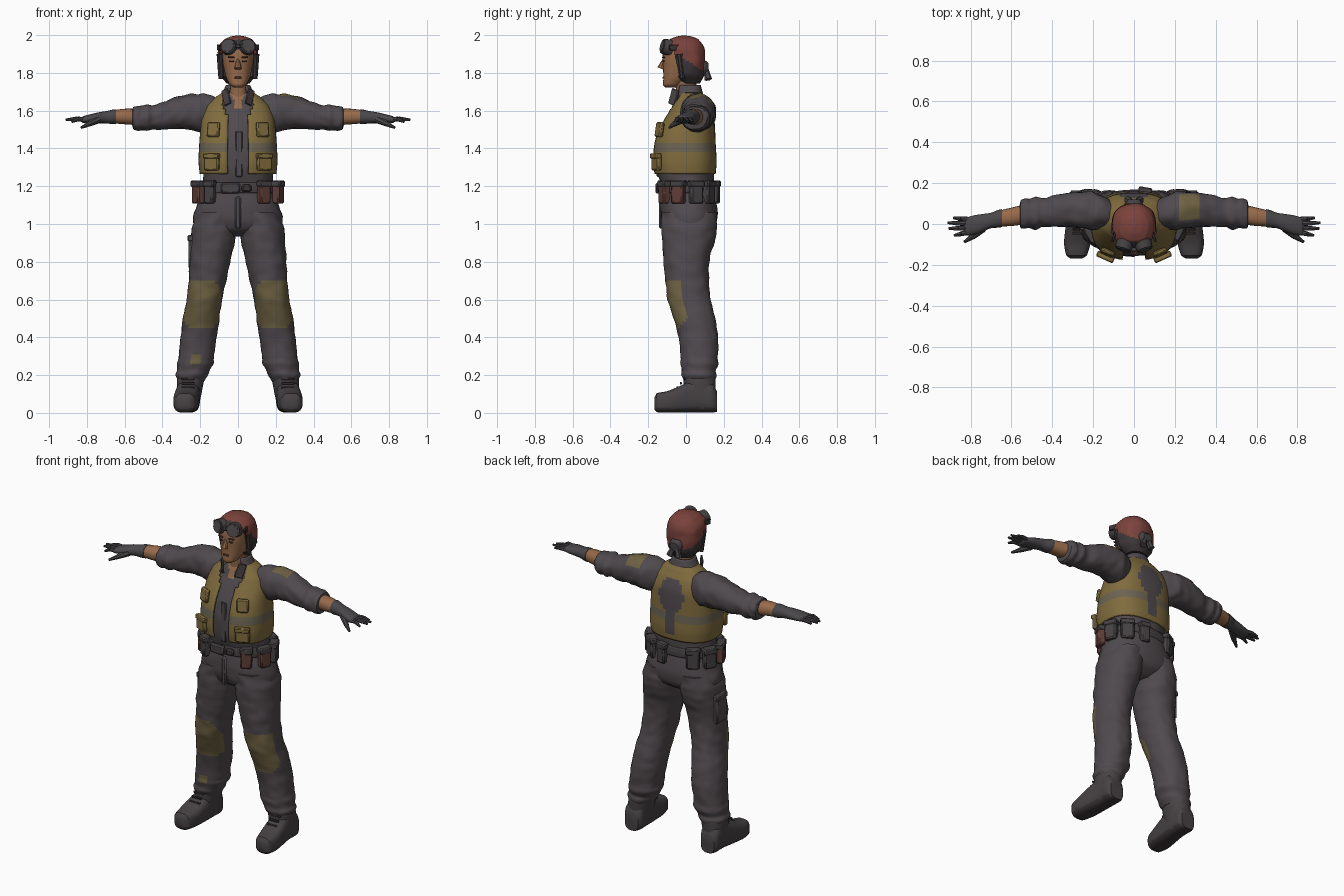
import bpy, bmesh, math
from mathutils import Vector, Matrix, noise

COLOURS = {
    "dark_cloth": (0.080, 0.068, 0.075), "boot_grey": (0.062, 0.055, 0.058),
    "vest_ochre": (0.215, 0.150, 0.048), "patch_olive": (0.155, 0.120, 0.055),
    "reflective_grey": (0.150, 0.128, 0.085), "scarf_red": (0.200, 0.055, 0.045),
    "skin": (0.310, 0.145, 0.070), "leather_brown": (0.115, 0.048, 0.040),
    "hair_dark": (0.045, 0.036, 0.038), "glove_grey": (0.068, 0.063, 0.068)}
MATS = {}
for key, c in COLOURS.items():
    MATS[key] = bpy.data.materials.new(key)
    MATS[key].diffuse_color = (*c, 1)


def finish(name, bm, rule):
    """Recalculate normals, colour faces by rule(centre, tag) and make the object."""
    used, dead = [], []
    tag = bm.faces.layers.float.get("angle")
    for f in bm.faces:
        m = rule(f.calc_center_median(), f[tag] if tag else 0) if callable(rule) else rule
        if m is None:
            dead.append(f)
            continue
        if m not in used:
            used.append(m)
        f.material_index = used.index(m)
    bmesh.ops.delete(bm, geom=dead, context='FACES')
    bmesh.ops.recalc_face_normals(bm, faces=bm.faces)
    me = bpy.data.meshes.new(name)
    bm.to_mesh(me)
    bm.free()
    for m in used:
        me.materials.append(MATS[m])
    ob = bpy.data.objects.new(name, me)
    bpy.context.collection.objects.link(ob)
    return ob


def loft(name, rings, rule, axis='Z', n=32, steps=4, p=2.2, side=1, rough=0, caps=True, thick=0):
    """Superellipse sections (position, centre a, centre b, radius a, radius b) joined smoothly."""
    R = [Vector(r) for r in rings]
    R = [2 * R[0] - R[1]] + R + [2 * R[-1] - R[-2]]
    secs = []
    for i in range(1, len(R) - 2):
        a, b, c, d = R[i - 1:i + 3]
        for k in range(steps):
            t = k / steps
            q = 0.5 * (2 * b + (c - a) * t + (2 * a - 5 * b + 4 * c - d) * t * t
                       + (3 * b - a - 3 * c + d) * t ** 3)
            q[0] = b[0] + (c[0] - b[0]) * t
            secs.append(q)
    secs.append(R[-2])
    bm = bmesh.new()
    tag = bm.faces.layers.float.new("angle")
    grid = []
    for q in secs:
        row = []
        for j in range(n):
            t = 2 * math.pi * j / n
            c, s = math.cos(t), math.sin(t)
            c = math.copysign(abs(c) ** (2 / p), c)
            s = math.copysign(abs(s) ** (2 / p), s)
            f = 1
            if rough:
                at = Vector((q[0] * 22, c * 2 + 3, s * 2 + q[0] * 9))
                f += rough * noise.noise(at)
            u, v = q[1] + q[3] * c * f, q[2] + q[4] * s * f
            co = {'Z': (u, v, q[0]), 'X': (q[0], u, v), 'Y': (u, q[0], v)}[axis]
            row.append(bm.verts.new((co[0] * side, co[1], max(co[2], 0))))
        grid.append(row)
    for r0, r1 in zip(grid, grid[1:]):
        for j in range(n):
            k = (j + 1) % n
            f = bm.faces.new((r0[j], r0[k], r1[k], r1[j]))
            f[tag] = (j + 0.5) * 360 / n
    if caps:
        bm.faces.new(grid[0])
        bm.faces.new(grid[-1])
    ob = finish(name, bm, rule)
    if thick:
        mod = ob.modifiers.new("thickness", 'SOLIDIFY')
        mod.thickness, mod.offset = thick, -1
    return ob


def box(name, loc, size, mat, turn=0, tilt=0, bevel=0.008):
    bm = bmesh.new()
    m = (Matrix.Translation(loc) @ Matrix.Rotation(turn, 4, 'Z') @ Matrix.Rotation(tilt, 4, 'X')
         @ Matrix.Diagonal((*size, 1)))
    bmesh.ops.create_cube(bm, size=1, matrix=m)
    if bevel:
        bmesh.ops.bevel(bm, geom=bm.edges[:], offset=bevel, segments=1, affect='EDGES')
    return finish(name, bm, mat)


def cone(name, p0, p1, r0, r1, mat, n=10):
    p0, p1 = Vector(p0), Vector(p1)
    d = p1 - p0
    m = Matrix.Translation((p0 + p1) / 2) @ d.to_track_quat('Z', 'Y').to_matrix().to_4x4()
    bm = bmesh.new()
    bmesh.ops.create_cone(bm, cap_ends=True, segments=n, radius1=r0, radius2=r1,
                          depth=d.length, matrix=m)
    return finish(name, bm, mat)


# legs, boots, arms and hands, one side at a time
for s in (-1, 1):
    def trousers(c, u):
        knee = ((abs(c.x) - 0.19) / 0.10) ** 4 + ((c.z - 0.575) / 0.125) ** 4 < 1
        if knee and 195 < u < 345:
            return "patch_olive"
        tear = s < 0 and abs(c.z - 0.28) < 0.02 and 255 < u < 285
        return "patch_olive" if tear else "dark_cloth"
    loft("trouser_leg", [
        (0.17, .248, .072, .07, .08), (0.20, .245, .07, .084, .092), (0.225, .236, .068, .086, .09),
        (0.26, .226, .07, .098, .10), (0.29, .222, .07, .094, .098), (0.40, .208, .065, .096, .104),
        (0.50, .195, .045, .096, .110), (0.60, .178, .016, .094, .115), (0.70, .162, .006, .099, .115),
        (0.80, .148, .002, .107, .121), (0.90, .134, .012, .115, .137), (0.98, .124, .018, .119, .146),
        (1.06, .105, .015, .11, .145)], trousers, n=48, steps=6, side=s, rough=0.05)
    boot = lambda c, u: "hair_dark" if c.z < 0.025 else "boot_grey"
    loft("boot_foot", [
        (-.168, .282, .05, .03, .03), (-.155, .281, .054, .05, .05), (-.10, .278, .058, .064, .057),
        (-.04, .272, .07, .066, .069), (.02, .266, .084, .063, .083), (.08, .262, .09, .061, .088),
        (.14, .262, .08, .06, .078), (.163, .262, .06, .045, .055)], boot, 'Y', p=3, side=s)
    loft("boot_shaft", [(.06, .262, .075, .06, .08), (.13, .256, .072, .068, .084),
                        (.19, .25, .072, .072, .085), (.22, .245, .07, .066, .08)],
         "boot_grey", side=s)
    for k in range(3):
        box("boot_lace", (s * .265, -.045 + k * .018, .135 + k * .022), (.07, .012, .012),
            "hair_dark", bevel=0.003)

    def sleeve(c, u):
        return "patch_olive" if s > 0 and .225 < c.x < .32 and 30 < u < 125 else "dark_cloth"
    loft("sleeve", [
        (.09, .045, 1.58, .06, .075), (.16, .058, 1.588, .082, .098), (.22, .066, 1.59, .092, .098),
        (.30, .07, 1.592, .086, .087), (.40, .062, 1.572, .077, .072), (.45, .056, 1.565, .070, .064),
        (.48, .053, 1.562, .078, .069), (.51, .05, 1.562, .071, .064), (.53, .05, 1.56, .074, .066),
        (.555, .047, 1.56, .066, .059), (.56, .046, 1.562, .045, .04)],
        sleeve, 'X', n=36, steps=5, side=s, rough=0.09)
    loft("forearm", [(.54, .046, 1.567, .048, .043), (.60, .035, 1.569, .045, .041),
                     (.69, .022, 1.567, .035, .031)], "skin", 'X', n=20, side=s)
    loft("glove_palm", [
        (.645, .029, 1.568, .044, .039), (.665, .025, 1.567, .043, .038), (.70, .017, 1.565, .038, .032),
        (.74, .006, 1.562, .043, .029), (.78, -.004, 1.557, .047, .024), (.82, -.012, 1.553, .044, .018),
        (.832, -.014, 1.552, .034, .010)], "glove_grey", 'X', n=20, side=s)
    for y0, x1, y1, z1 in ((.022, .885, .030, 1.548), (.002, .912, .006, 1.552),
                           (-.02, .908, -.022, 1.55), (-.04, .88, -.056, 1.54)):
        mid = (s * (.81 + x1) / 2, (y0 + y1) / 2, 1.556)
        cone("finger", (s * .81, y0, 1.554), mid, .013, .012, "glove_grey", 8)
        cone("fingertip", mid, (s * x1, y1, z1), .012, .006, "glove_grey", 8)
    cone("thumb_base", (s * .74, -.02, 1.553), (s * .79, -.062, 1.53), .021, .015, "glove_grey", 8)
    cone("thumb_tip", (s * .785, -.058, 1.532), (s * .83, -.088, 1.51), .015, .007, "glove_grey", 8)

# trunk: hips, shirt, open vest and collar
loft("hips", [(.935, 0, .02, .13, .07), (.97, 0, .018, .215, .125), (1.02, 0, .018, .238, .148),
              (1.10, 0, .014, .217, .15), (1.18, 0, .01, .195, .138), (1.27, 0, .005, .18, .132)],
     "dark_cloth", n=40, rough=0.03)
box("fly", (.0, -.128, 1.06), (.03, .03, .17), "dark_cloth")


def shirt(c, u):
    return "skin" if c.y < 0 and c.z > 1.6 and abs(c.x) < .35 * (c.z - 1.6) + .005 else "dark_cloth"


loft("shirt", [(1.20, 0, .008, .182, .138), (1.30, 0, -.002, .185, .152), (1.42, 0, -.004, .187, .146),
               (1.52, 0, .008, .184, .128), (1.60, 0, .022, .168, .104), (1.66, 0, .022, .118, .078),
               (1.70, 0, .018, .07, .058)], shirt, n=56, steps=5, rough=0.03)


def vest(c, u):
    if abs(u - 270) < 13 + max(0, c.z - 1.58) * 260:
        return None
    if 45 < u < 135:
        w = .03 + .055 * max(0, math.sin((c.z - 1.42) * 14)) if c.z > 1.42 else .035
        if c.z > 1.30 and c.z < 1.63 and abs(c.x) < w:
            return "dark_cloth"
    return "reflective_grey" if 1.385 < c.z < 1.435 else "vest_ochre"


loft("work_vest", [
    (1.265, 0, -.006, .203, .163), (1.33, 0, -.008, .209, .17), (1.43, 0, -.006, .205, .163),
    (1.50, 0, .004, .199, .15), (1.57, 0, .02, .19, .128), (1.63, 0, .026, .163, .102),
    (1.675, 0, .026, .115, .076), (1.695, 0, .025, .085, .062)],
    vest, n=64, steps=6, p=2.5, caps=False, thick=0.012)
for s in (-1, 1):
    box("vest_lower_pocket", (s * .14, -.156, 1.325), (.085, .028, .085), "vest_ochre", s * .42)
    box("vest_pocket_flap", (s * .14, -.161, 1.36), (.09, .03, .028), "vest_ochre", s * .42, bevel=.005)
    box("vest_chest_pocket", (s * .13, -.140, 1.50), (.07, .024, .08), "vest_ochre", s * .42, -.15)
    box("collar_flap", (s * .062, -.065, 1.672), (.012, .05, .085), "dark_cloth", s * -.75, -.35, .004)
box("shirt_placket", (.005, -.149, 1.37), (.035, .014, .24), "dark_cloth", bevel=.004)
loft("collar", [(1.655, 0, .022, .112, .08), (1.69, 0, .018, .085, .072), (1.735, 0, .016, .064, .062)],
     lambda c, u: None if abs(u - 270) < 38 else "dark_cloth", n=40, caps=False, thick=0.01)

# tool belt with pouches
loft("belt", [(1.165, 0, .01, .203, .146), (1.19, 0, .01, .204, .147), (1.22, 0, .009, .198, .143)],
     "boot_grey", n=40, caps=False, thick=0.015)
for deg, w, mat in ((-52, .065, "leather_brown"), (-18, .07, "leather_brown"), (18, .07, "boot_grey"),
                    (48, .075, "boot_grey"), (76, .06, "boot_grey"), (128, .075, "boot_grey"),
                    (158, .075, "boot_grey"), (200, .085, "leather_brown"), (228, .055, "boot_grey")):
    t = math.radians(deg)
    x, y = .222 * math.cos(t), .006 + .152 * math.sin(t)
    turn = math.atan2(math.sin(t) / .15, math.cos(t) / .21) + math.pi / 2
    box("belt_pouch", (x, y, 1.165), (w, .046, .115), mat, turn)
    box("pouch_flap", (x, y, 1.213), (w + .008, .053, .035), "boot_grey", turn, bevel=.006)
box("belt_buckle", (-.04, -.145, 1.19), (.10, .026, .058), "boot_grey", -.08)
box("buckle_clasp", (.045, -.143, 1.19), (.05, .022, .04), "hair_dark", .08)
box("cargo_pocket", (-.248, .02, .85), (.03, .10, .17), "dark_cloth", 0)
box("cargo_pocket_flap", (-.248, .02, .925), (.038, .105, .035), "dark_cloth", 0, bevel=.006)

# head and face
loft("neck", [(1.62, 0, .01, .055, .06), (1.70, 0, .002, .05, .054), (1.79, 0, -.005, .055, .06)],
     "skin", n=24)
loft("face", [(1.722, 0, -.08, .022, .028), (1.735, 0, -.074, .042, .047), (1.77, 0, -.05, .061, .07),
              (1.82, 0, -.03, .074, .091), (1.87, 0, -.021, .082, .103), (1.92, 0, -.015, .083, .105),
              (1.95, 0, -.01, .07, .085)], "skin", n=32)
cone("nose", (0, -.113, 1.878), (0, -.134, 1.823), .007, .019, "skin", 8)
box("lips", (0, -.119, 1.775), (.036, .009, .012), "leather_brown", bevel=.003)
for s in (-1, 1):
    box("eye", (s * .034, -.119, 1.862), (.027, .007, .009), "hair_dark", s * .25, bevel=.002)
    box("eyebrow", (s * .036, -.119, 1.882), (.036, .009, .007), "hair_dark", s * .25, bevel=.002)


# head scarf above, hair below, open at the face
def scarf(c, u):
    if c.y < -.035 and c.z < 1.92 and abs(c.x) < .096 or c.y < -.065 and c.z < 1.92:
        return None
    return "scarf_red" if c.z > 1.865 - .6 * c.y and c.y > -.085 else "hair_dark"


loft("head_scarf_and_hair", [
    (1.745, 0, .025, .062, .05), (1.79, 0, .012, .096, .084), (1.84, 0, .002, .107, .1),
    (1.90, 0, -.008, .108, .11), (1.95, 0, -.012, .097, .1), (1.98, 0, -.01, .07, .074),
    (1.993, 0, -.01, .038, .04), (1.998, 0, -.01, .006, .006)], scarf, n=40, steps=5, rough=0.05)
loft("scarf_knot", [(.08, 0, 1.83, .035, .035), (.10, 0, 1.83, .045, .038), (.12, 0, 1.825, .03, .025)],
     "boot_grey", 'Y', n=12, rough=.2)
for s in (-1, 1):
    cone("scarf_tail", (s * .01, .105, 1.825), (s * .03, .118, 1.765), .012, .02, "boot_grey", 6)
    # goggles pushed up on the forehead
    lens = Vector((s * .048, -.108, 1.938))
    out = Vector((s * .3, -1, .25)).normalized()
    cone("goggle_cup", lens - out * .03, lens + out * .018, .046, .039, "boot_grey", 16)
    cone("goggle_lens", lens + out * .012, lens + out * .022, .031, .031, "glove_grey", 16)
    box("goggle_strap", (s * .095, -.055, 1.935), (.012, .07, .032), "hair_dark", s * .35, bevel=.003)
    cone("hair_lock", (s * .094, -.035, 1.90), (s * .09, -.02, 1.77), .02, .014, "hair_dark", 8)
box("goggle_bridge", (0, -.125, 1.942), (.03, .02, .02), "boot_grey", bevel=.004)

# smooth shading with crisp edges kept
for ob in bpy.context.collection.objects:
    ob.select_set(True)
    bpy.context.view_layer.objects.active = ob
bpy.ops.object.shade_smooth_by_angle(angle=math.radians(38))
